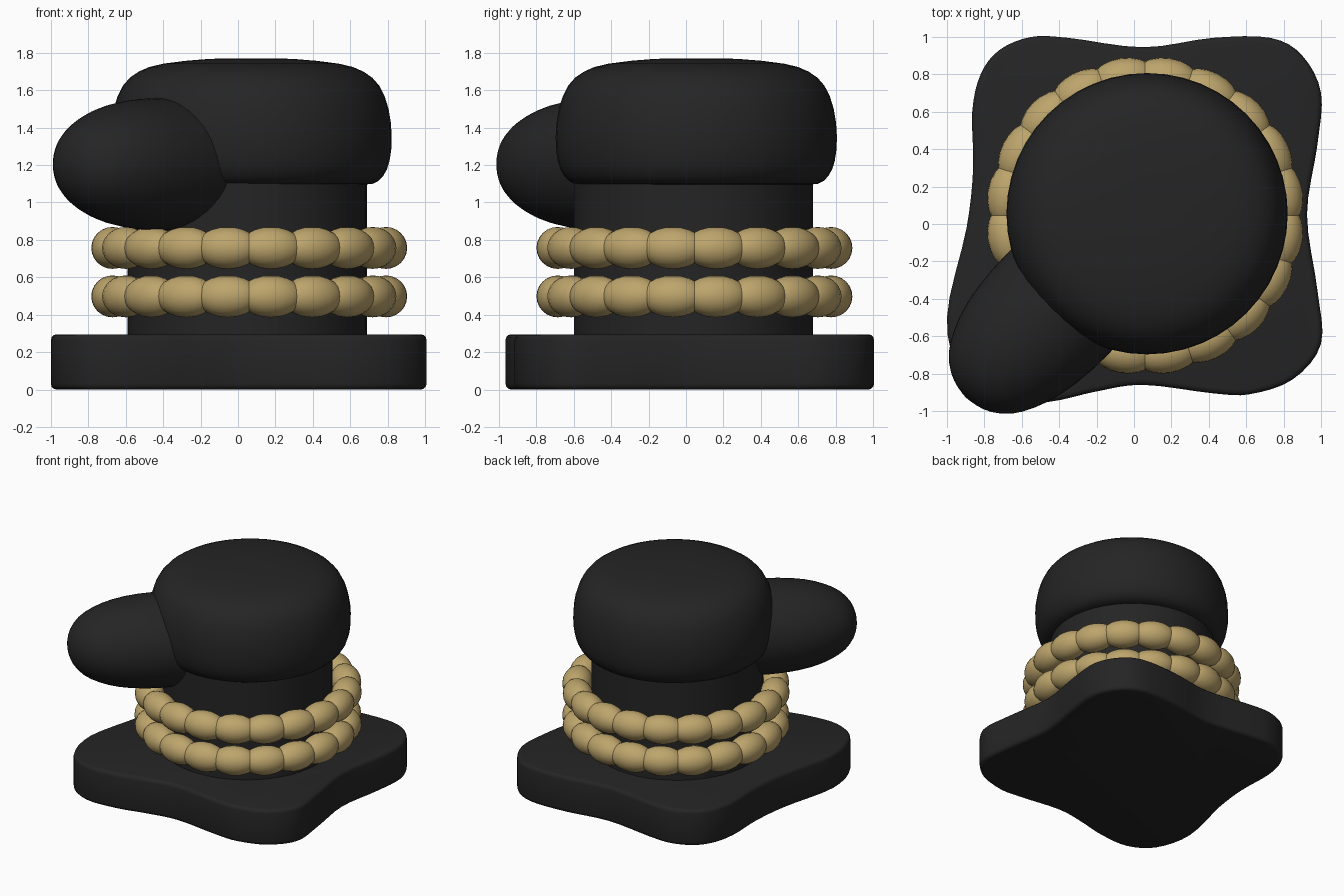
import bpy, bmesh, math
from mathutils import Vector, Matrix

if "Cube" in bpy.data.objects:
    bpy.data.objects.remove(bpy.data.objects["Cube"])


def material(name, rgb):
    m = bpy.data.materials.new(name)
    m.diffuse_color = (*rgb, 1)
    m.use_nodes = True
    m.node_tree.nodes["Principled BSDF"].inputs["Base Color"].default_value = m.diffuse_color
    return m


BLACK = material("soft black", (0.018, 0.018, 0.018))
GOLD = material("sand gold", (0.51, 0.375, 0.15))


def finish(name, bm, mat, angle=40):
    bmesh.ops.recalc_face_normals(bm, faces=bm.faces)
    me = bpy.data.meshes.new(name)
    bm.to_mesh(me)
    bm.free()
    ob = bpy.data.objects.new(name, me)
    bpy.context.collection.objects.link(ob)
    me.materials.append(mat)
    bpy.ops.object.select_all(action='DESELECT')
    ob.select_set(True)
    bpy.context.view_layer.objects.active = ob
    bpy.ops.object.shade_smooth_by_angle(angle=math.radians(angle))
    return ob


def catmull(pts, steps, closed=False):
    """Smooth curve through the given 2D points."""
    n, out = len(pts), []
    get = (lambda i: Vector(pts[i % n])) if closed else (lambda i: Vector(pts[min(max(i, 0), n - 1)]))
    for i in range(n if closed else n - 1):
        a, b, c, d = (get(i + k) for k in (-1, 0, 1, 2))
        for j in range(steps):
            t = j / steps
            out.append(0.5 * (2 * b + (c - a) * t + (2 * a - 5 * b + 4 * c - d) * t * t
                              + (3 * b - a - 3 * c + d) * t ** 3))
    if not closed:
        out.append(get(n - 1))
    return out


def lathe(name, profile, mat, matrix, sides=48, angle=40):
    """Revolve (radius, height) points about local z, closing the ends."""
    bm = bmesh.new()
    rings = []
    for r, h in profile:
        if r < 1e-4:
            rings.append([bm.verts.new((0, 0, h))])
        else:
            rings.append([bm.verts.new((r * math.cos(2 * math.pi * k / sides),
                                        r * math.sin(2 * math.pi * k / sides), h))
                          for k in range(sides)])
    for a, b in zip(rings, rings[1:]):
        for k in range(sides):
            q = (k + 1) % sides
            if len(b) == 1:
                bm.faces.new((a[k], a[q], b[0]))
            else:
                bm.faces.new((a[k], a[q], b[q], b[k]))
    bm.faces.new(rings[0])
    if len(rings[-1]) > 1:
        bm.faces.new(rings[-1])
    bm.transform(matrix)
    return finish(name, bm, mat, angle)


# Base plate with four soft lobes
outline = [(-0.55, 1.0), (-0.35, 0.995), (0.05, 0.945), (0.42, 0.995), (0.73, 0.995),
           (0.90, 0.90), (1.0, 0.70), (0.98, 0.42), (0.925, 0.05), (0.98, -0.35),
           (1.0, -0.64), (0.85, -0.83), (0.62, -0.91), (0.42, -0.905), (0.05, -0.86),
           (-0.2, -0.895), (-0.45, -0.95), (-0.72, -0.955), (-0.92, -0.82), (-1.0, -0.5),
           (-0.895, -0.02), (-0.86, 0.3), (-0.865, 0.6), (-0.82, 0.8), (-0.72, 0.93)]
bm = bmesh.new()
loop = [bm.verts.new((p.x, p.y, 0)) for p in catmull(outline, 4, True)]
face = bm.faces.new(loop)
ext = bmesh.ops.extrude_face_region(bm, geom=[face], use_keep_orig=True)
bmesh.ops.translate(bm, verts=[v for v in ext["geom"] if isinstance(v, bmesh.types.BMVert)],
                    vec=(0, 0, 0.295))
bmesh.ops.recalc_face_normals(bm, faces=bm.faces)
rims = [e for e in bm.edges if abs(e.verts[0].co.z - e.verts[1].co.z) < 1e-4]
bmesh.ops.bevel(bm, geom=rims, offset=0.03, segments=3, profile=0.5, affect='EDGES')
finish("base_plate", bm, BLACK)

# Neck column
lathe("neck", [(0.64, 0.2), (0.64, 1.25)], BLACK, Matrix.Translation((0.05, 0.04, 0)))

# Cushion-shaped cap
cap = [(0.56, 1.095), (0.65, 1.1), (0.705, 1.14), (0.74, 1.22), (0.752, 1.35), (0.735, 1.5),
       (0.685, 1.625), (0.6, 1.7), (0.47, 1.742), (0.22, 1.768), (0, 1.77)]
lathe("cap", [tuple(p) for p in catmull(cap, 2)], BLACK,
      Matrix.Translation((0.07, 0.055, 0)), angle=60)

# Stubby arm pointing to the front left
arm = [(0.36, 0.25), (0.38, 0.55), (0.378, 0.8), (0.35, 1.0), (0.30, 1.15),
       (0.235, 1.26), (0.15, 1.33), (0.07, 1.36), (0, 1.37)]
axis = Vector((-0.70, -0.714, 0)).normalized()
rot = axis.to_track_quat('Z', 'Y').to_matrix().to_4x4()
lathe("arm", [tuple(p) for p in catmull(arm, 2)], BLACK,
      Matrix.Translation((0.06, 0.05, 1.205)) @ Matrix.Diagonal((1, 1, 0.925, 1)) @ rot, angle=60)

# Two rings of overlapping beads
BEADS = 20
for name, z in (("lower_bead_ring", 0.498), ("upper_bead_ring", 0.757)):
    bm = bmesh.new()
    for i in range(BEADS):
        a = 2 * math.pi * (i + 0.5) / BEADS
        mat = (Matrix.Translation((0.06, 0.045, z)) @ Matrix.Rotation(a, 4, 'Z')
               @ Matrix.Translation((0.74, 0, 0)) @ Matrix.Diagonal((0.112, 0.175, 0.112, 1)))
        bmesh.ops.create_uvsphere(bm, u_segments=20, v_segments=12, radius=1, matrix=mat)
    finish(name, bm, GOLD, 60)
